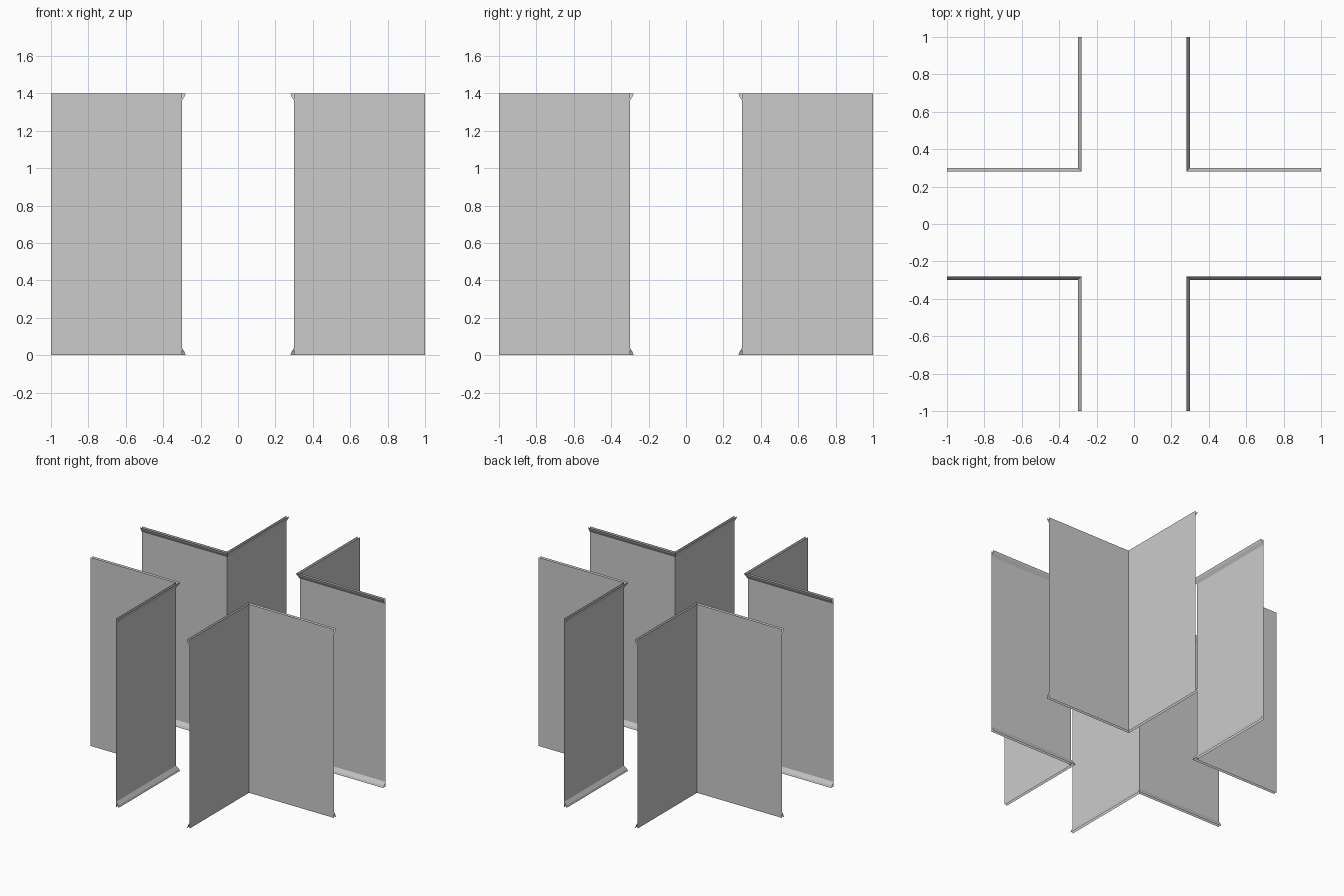
import bpy

cube = bpy.data.objects.get("Cube")
if cube:
    bpy.data.objects.remove(cube, do_unlink=True)

# One plain grey for everything
GREY = (0.6, 0.6, 0.6, 1)
grey = bpy.data.materials.new("wall_grey")
grey.use_nodes = True
grey.diffuse_color = GREY
grey.node_tree.nodes["Principled BSDF"].inputs["Base Color"].default_value = GREY

REACH = 1.0    # outer end of each wall
CORNER = 0.3   # distance of the wall plane from the centre
HEIGHT = 1.4


def corner_sheet(name, profile):
    """Sweep a (distance from centre, height) profile round a mitred corner,
    then mirror it into all four quadrants."""
    verts, faces = [], []
    for c, z in profile:
        verts += [(REACH, c, z), (c, c, z), (c, REACH, z)]
    for row in range(len(profile) - 1):
        for k in range(2):
            a = row * 3 + k
            faces.append((a, a + 3, a + 4, a + 1))
    mesh = bpy.data.meshes.new(name)
    mesh.from_pydata(verts, [], faces)
    mesh.materials.append(grey)
    obj = bpy.data.objects.new(name, mesh)
    bpy.context.collection.objects.link(obj)
    mirror = obj.modifiers.new("four_corners", "MIRROR")
    mirror.use_axis = (True, True, False)
    return obj


# Flat sheet walls
corner_sheet("corner_walls", [(CORNER, 0), (CORNER, HEIGHT)])

# Open trim strips on the passage side, along the floor and along the top
trim = [(CORNER - 0.02, 0), (CORNER - 0.015, 0.015), (CORNER, 0.04)]
corner_sheet("skirting_trim", trim)
corner_sheet("cornice_trim", [(c, HEIGHT - z) for c, z in reversed(trim)])
